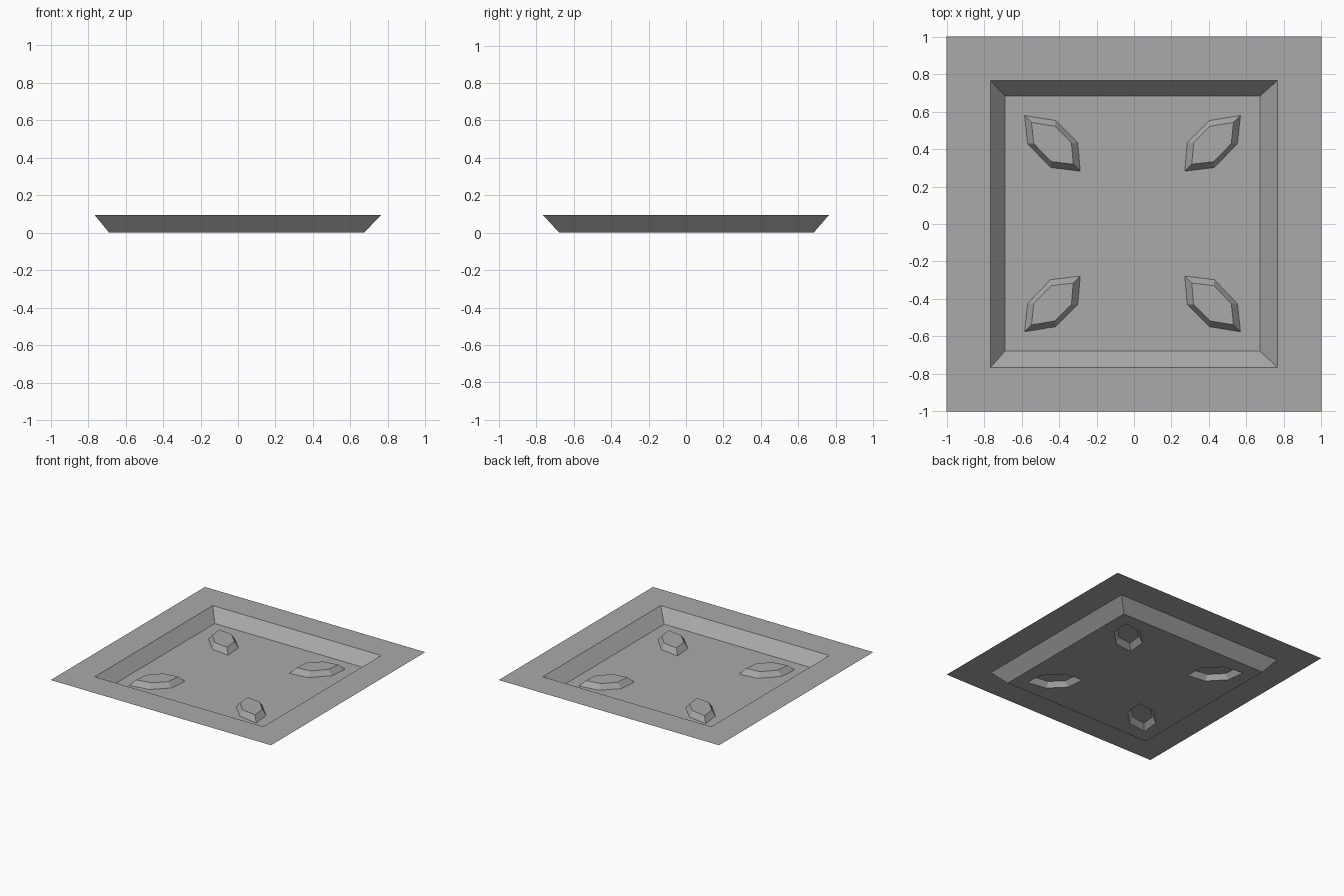
import bpy
import bmesh

cube = bpy.data.objects.get("Cube")
if cube:
    bpy.data.objects.remove(cube, do_unlink=True)

# Plain grey for the whole sheet
GREY = (0.4, 0.4, 0.4, 1.0)
grey = bpy.data.materials.new("mid_grey")
grey.use_nodes = True
grey.diffuse_color = GREY
grey.node_tree.nodes["Principled BSDF"].inputs["Base Color"].default_value = GREY

DEPTH = 0.095      # rim height above the recessed floor
BUMP_HEIGHT = 0.042
BUMP_TAPER = 0.75
CENTRE_X, CENTRE_Y = -0.008, 0.002

# Leaf-shaped hexagon, pointing outward along the diagonal
LEAF = [(0.148, 0.149), (-0.018, 0.122), (-0.136, 0.004),
        (-0.149, -0.148), (0.009, -0.129), (0.132, -0.001)]

bm = bmesh.new()


def ring(points, z):
    return [bm.verts.new((x, y, z)) for x, y in points]


def square(half, cx=0, cy=0):
    return [(cx + sx * half, cy + sy * half)
            for sx, sy in ((-1, -1), (1, -1), (1, 1), (-1, 1))]


def bridge(a, b):
    for i in range(len(a)):
        j = (i + 1) % len(a)
        bm.faces.new((a[i], a[j], b[j], b[i]))


def loop_edges(verts):
    return [bm.edges.get((v, verts[i - 1])) for i, v in enumerate(verts)]


# Flat rim and sloping walls of the tray
rim_outer = ring(square(1.0), DEPTH)
rim_inner = ring(square(0.765), DEPTH)
floor_edge = ring(square(0.68, CENTRE_X, CENTRE_Y), 0)
bridge(rim_outer, rim_inner)
bridge(rim_inner, floor_edge)
boundary = loop_edges(floor_edge)

# Four raised leaf bumps, mirrored to each corner and open underneath
for sx in (-1, 1):
    for sy in (-1, 1):
        def place(scale):
            pts = [(CENTRE_X + sx * (0.428 + u * scale),
                    CENTRE_Y + sy * (0.428 + v * scale)) for u, v in LEAF]
            return pts if sx * sy > 0 else pts[::-1]

        base = ring(place(1.0), 0)
        top = ring(place(BUMP_TAPER), BUMP_HEIGHT)
        bridge(base, top)
        bm.faces.new(top)
        boundary += loop_edges(base)

# Floor filled around the bumps
bmesh.ops.triangle_fill(bm, edges=boundary, use_beauty=True, normal=(0, 0, 1))

# Every face of the sheet looks upward
for face in bm.faces:
    face.normal_update()
    if face.normal.z < 0:
        face.normal_flip()

mesh = bpy.data.meshes.new("recessed_tray_panel")
bm.to_mesh(mesh)
bm.free()
mesh.materials.append(grey)
tray = bpy.data.objects.new("recessed_tray_panel", mesh)
bpy.context.collection.objects.link(tray)
